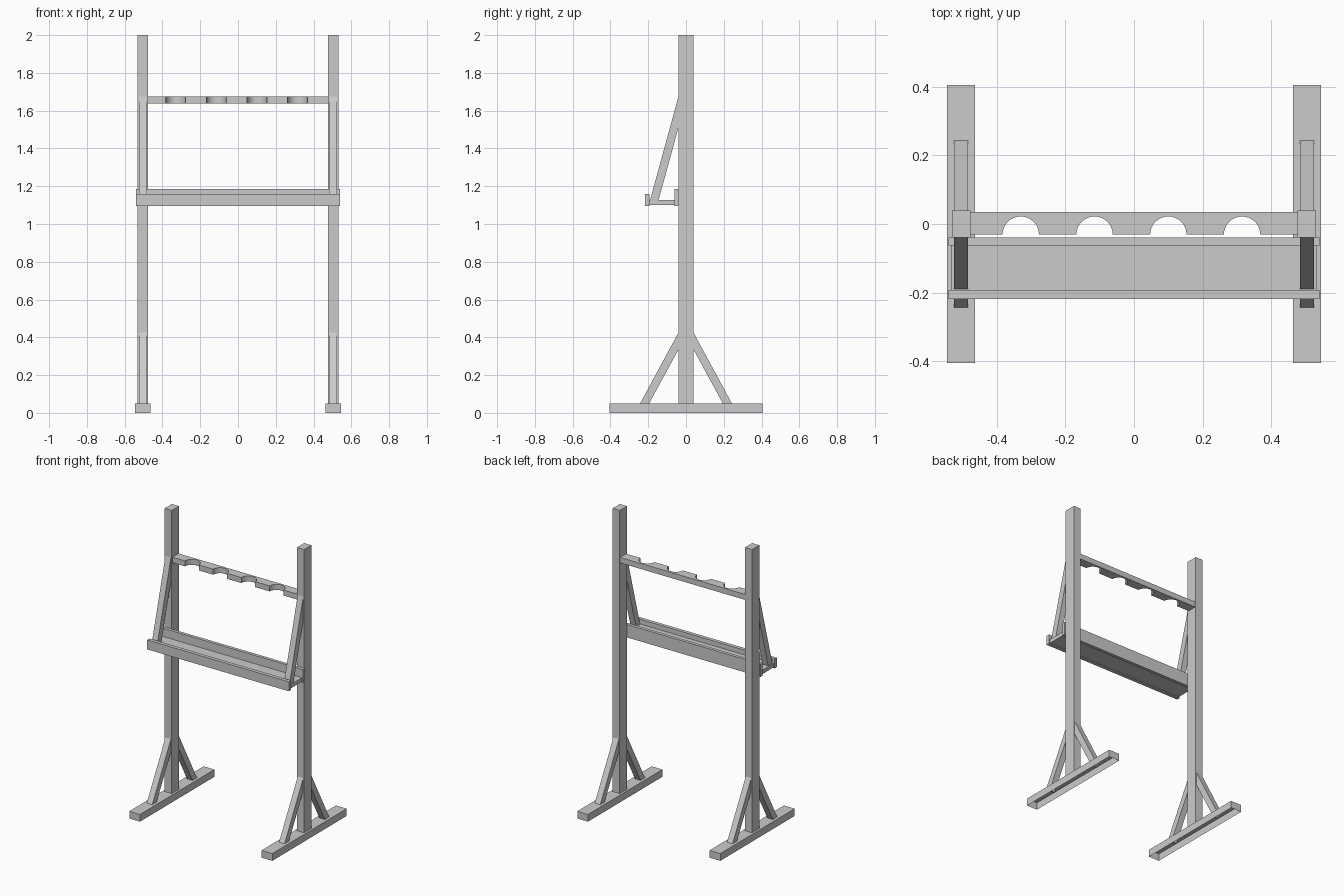
import bpy, bmesh, math

cube = bpy.data.objects.get("Cube")
if cube:
    bpy.data.objects.remove(cube, do_unlink=True)

grey = bpy.data.materials.new("plain_grey")
grey.use_nodes = True
tone = (0.6, 0.6, 0.6, 1)
grey.diffuse_color = tone
grey.node_tree.nodes["Principled BSDF"].inputs["Base Color"].default_value = tone


def prism(name, outline, axis, low, high, open_bottom=False):
    """Extrude a flat outline along x (points are y, z) or z (points are x, y)."""
    bm = bmesh.new()
    place = (lambda a, b: (low, a, b)) if axis == "x" else (lambda a, b: (a, b, low))
    face = bm.faces.new([bm.verts.new(place(a, b)) for a, b in outline])
    extruded = bmesh.ops.extrude_face_region(bm, geom=[face])["geom"]
    shift = (high - low, 0, 0) if axis == "x" else (0, 0, high - low)
    bmesh.ops.translate(bm, vec=shift,
                        verts=[g for g in extruded if isinstance(g, bmesh.types.BMVert)])
    bmesh.ops.recalc_face_normals(bm, faces=bm.faces)
    if open_bottom:
        bm.normal_update()
        bmesh.ops.delete(bm, geom=[f for f in bm.faces if f.normal.z < -0.9],
                         context="FACES_ONLY")
    mesh = bpy.data.meshes.new(name)
    bm.to_mesh(mesh)
    bm.free()
    mesh.materials.append(grey)
    obj = bpy.data.objects.new(name, mesh)
    bpy.context.collection.objects.link(obj)
    return obj


def box(name, x, y, z, **options):
    outline = [(x[0], y[0]), (x[1], y[0]), (x[1], y[1]), (x[0], y[1])]
    return prism(name, outline, "z", z[0], z[1], **options)


# Uprights, feet and braces on both sides
HALF = 0.021
foot_brace = [(-0.243, 0.05), (-0.206, 0.03), (-0.04, 0.335), (-0.03, 0.355),
              (-0.03, 0.442), (-0.04, 0.425)]
shelf_brace = [(-0.19, 1.127), (-0.145, 1.127), (-0.04, 1.51), (-0.03, 1.546),
               (-0.03, 1.71), (-0.04, 1.675)]
for side, c in (("right", -0.504), ("left", 0.504)):
    box(side + "_foot", (c - 0.041, c + 0.041), (-0.405, 0.405), (0, 0.05), open_bottom=True)
    box(side + "_post", (c - 0.027, c + 0.027), (-0.04, 0.04), (0.05, 2))
    prism(side + "_front_foot_brace", foot_brace, "x", c - HALF, c + HALF)
    prism(side + "_back_foot_brace", [(-y, z) for y, z in foot_brace], "x", c - HALF, c + HALF)
    prism(side + "_shelf_brace", shelf_brace, "x", c - HALF, c + HALF)

# Shelf tray with front and back lips
box("shelf_board", (-0.532, 0.532), (-0.195, -0.062), (1.1, 1.127))
box("shelf_front_lip", (-0.54, 0.54), (-0.218, -0.193), (1.095, 1.16))
box("shelf_back_lip", (-0.54, 0.54), (-0.062, -0.04), (1.095, 1.184))

# Upper rail with round notches along its front edge
FRONT, BACK, RADIUS, STEPS = -0.031, 0.035, 0.053, 16
outline = [(-0.49, FRONT)]
for i in range(4):
    centre = -0.33 + 0.215 * i
    for s in range(STEPS + 1):
        angle = math.pi * (1 - s / STEPS)
        outline.append((centre + RADIUS * math.cos(angle), FRONT + RADIUS * math.sin(angle)))
outline += [(0.49, FRONT), (0.49, BACK), (-0.49, BACK)]
prism("notched_rail", outline, "z", 1.637, 1.675)
